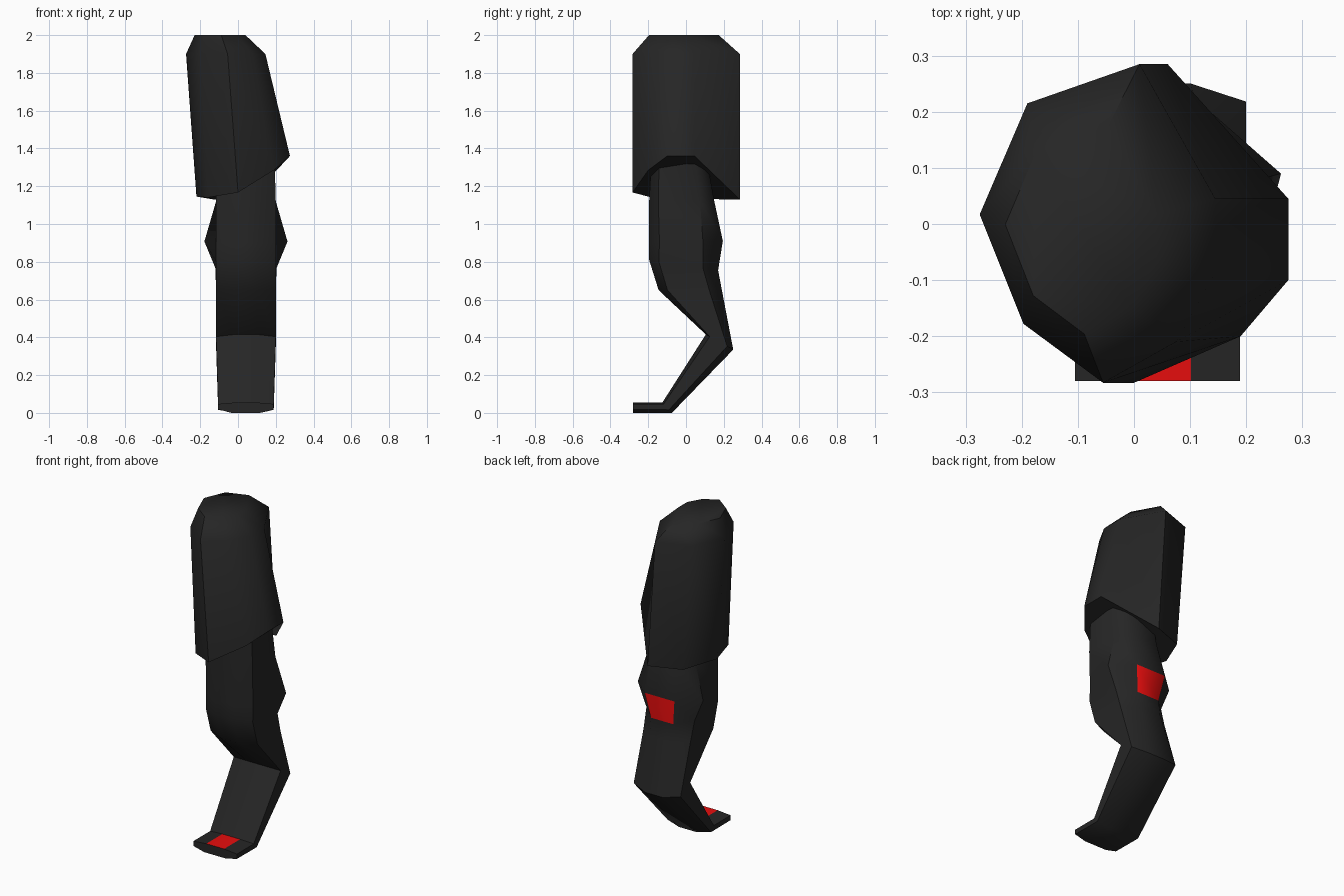
import bpy, bmesh, math

if "Cube" in bpy.data.objects:
    bpy.data.objects.remove(bpy.data.objects["Cube"])


def material(name, rgb):
    m = bpy.data.materials.new(name)
    m.diffuse_color = (*rgb, 1)
    m.use_nodes = True
    m.node_tree.nodes["Principled BSDF"].inputs["Base Color"].default_value = m.diffuse_color
    return m


BLACK = material("matte black", (0.019, 0.019, 0.019))
RED = material("red", (0.8, 0.004, 0.004))


def loft(name, rings, red=()):
    """Skin a list of equal-sized rings; red holds (band, side) pairs."""
    bm = bmesh.new()
    rows = [[bm.verts.new(p) for p in ring] for ring in rings]
    n = len(rows[0])
    for i in range(len(rows) - 1):
        for j in range(n):
            k = (j + 1) % n
            f = bm.faces.new((rows[i][j], rows[i][k], rows[i + 1][k], rows[i + 1][j]))
            f.material_index = int((i, j) in red)
    bm.faces.new(rows[0])
    bm.faces.new(rows[-1])
    bmesh.ops.recalc_face_normals(bm, faces=bm.faces[:])
    me = bpy.data.meshes.new(name)
    bm.to_mesh(me)
    bm.free()
    me.materials.append(BLACK)
    me.materials.append(RED)
    ob = bpy.data.objects.new(name, me)
    bpy.context.collection.objects.link(ob)
    bpy.context.view_layer.objects.active = ob
    ob.select_set(True)
    bpy.ops.object.shade_smooth_by_angle(angle=math.radians(50))
    ob.select_set(False)
    return ob


# Thigh cover: eight-sided shell, bevelled on top, slanted underneath
shoulder = [(-.275, .017), (-.197, -.178), (-.055, -.283), (.075, -.21),
            (.145, -.085), (.145, .045), (.01, .285), (-.19, .215)]
hem = [(-.22, .017, 1.145), (-.16, -.18, 1.14), (0, -.283, 1.167), (.19, -.2, 1.285),
       (.275, -.1, 1.36), (.275, .045, 1.36), (.06, .285, 1.13), (-.13, .215, 1.13)]
crown = [(-.095 + (x + .065) * .64, -.012 + y * .65, 2.0) for x, y in shoulder]
loft("thigh_cover", [crown, [(x, y, 1.9) for x, y in shoulder], hem])

# Lower leg: front (y, z), back (y, z), side half widths front and back,
# middle half width at the back, corner depth at the back
CX = .042
sections = [
    ((-.18, 1.40), (.10, 1.40), .150, .150, .07, .22),
    ((-.195, 1.12), (.150, 1.12), .158, .158, .08, .22),
    ((-.195, .90), (.195, .91), .158, .220, .10, .27),
    ((-.195, .81), (.170, .755), .158, .162, .075, .22),
    ((-.145, .65), (.190, .65), .158, .158, .07, .20),
    ((.105, .415), (.250, .335), .158, .158, .06, .22),
    ((-.125, .055), (-.075, 0), .147, .147, .06, .30),
    ((-.280, .055), (-.280, 0), .147, .147, .075, .33),
]


def leg_ring(front, back, wf, wb, mid, depth):
    def at(x, t):
        return (CX + x, front[0] + (back[0] - front[0]) * t,
                front[1] + (back[1] - front[1]) * t)
    return [at(-.06, 0), at(.06, 0), at(wf, .14), at(wb, 1 - depth),
            at(mid, 1), at(-mid, 1), at(-wb, 1 - depth), at(-wf, .14)]


# Red panels: calf (back strip below the bulge) and top of the foot
loft("lower_leg", [leg_ring(*s) for s in sections], red={(2, 4), (6, 0)})
